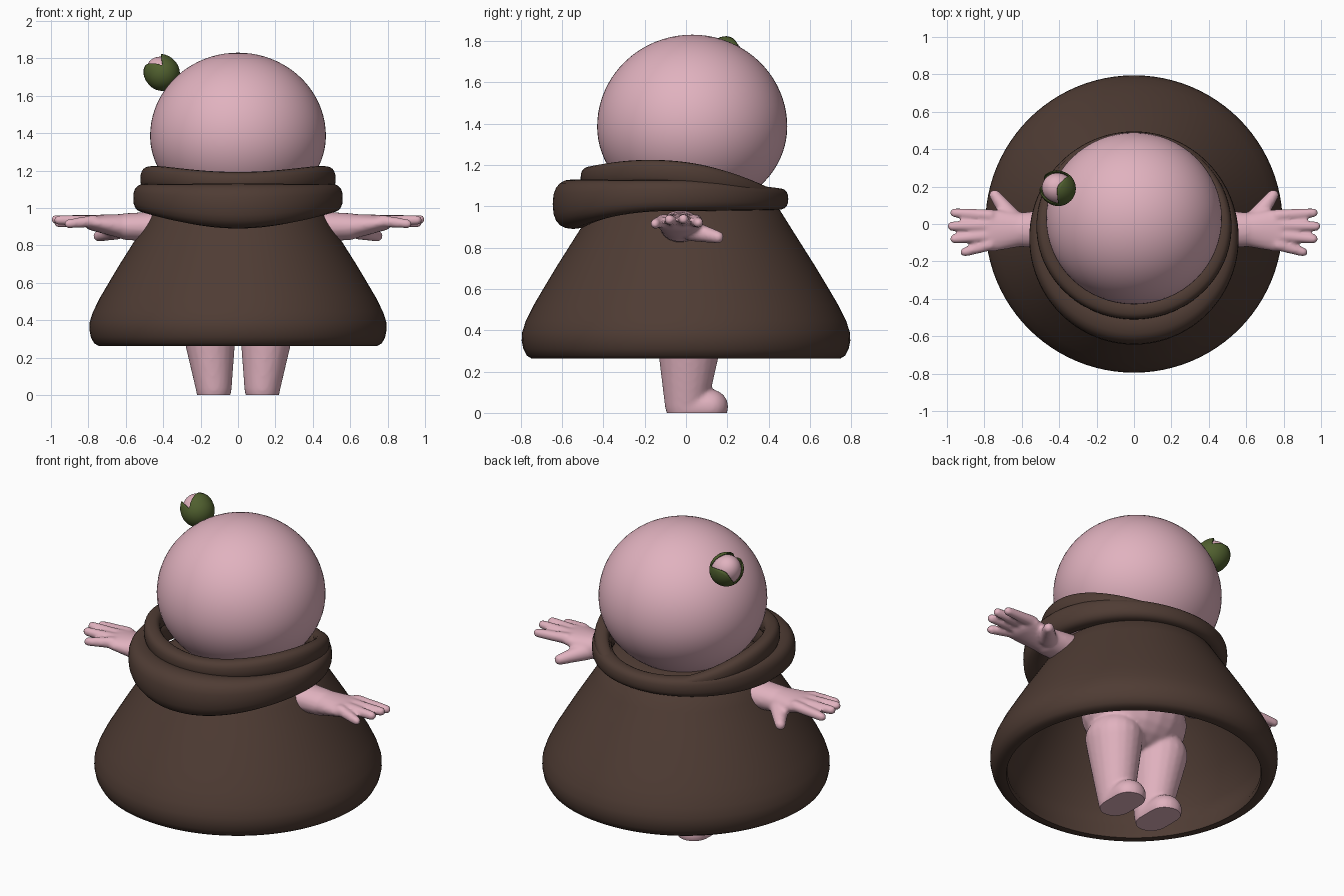
import bpy, bmesh, math
from mathutils import Vector

if "Cube" in bpy.data.objects:
    bpy.data.objects.remove(bpy.data.objects["Cube"])


def material(name, rgb):
    m = bpy.data.materials.new(name)
    m.diffuse_color = (*rgb, 1)
    m.use_nodes = True
    m.node_tree.nodes["Principled BSDF"].inputs["Base Color"].default_value = m.diffuse_color
    return m


PINK = material("soft pink", (0.75, 0.445, 0.52))
BROWN = material("dark brown", (0.078, 0.045, 0.034))
GREEN = material("leaf green", (0.08, 0.115, 0.028))


def finish(name, bm, mat, angle=50):
    bmesh.ops.recalc_face_normals(bm, faces=bm.faces)
    me = bpy.data.meshes.new(name)
    bm.to_mesh(me)
    bm.free()
    ob = bpy.data.objects.new(name, me)
    bpy.context.collection.objects.link(ob)
    me.materials.append(mat)
    bpy.ops.object.select_all(action='DESELECT')
    ob.select_set(True)
    bpy.context.view_layer.objects.active = ob
    bpy.ops.object.shade_smooth_by_angle(angle=math.radians(angle))
    return ob


def grid(rows, close_cols=True, close_rows=True):
    """Skin a list of equal-length point rows with quads."""
    bm = bmesh.new()
    vs = [[bm.verts.new(p) for p in row] for row in rows]
    n, k = len(rows), len(rows[0])
    for i in range(n if close_rows else n - 1):
        for j in range(k if close_cols else k - 1):
            a, b = vs[i], vs[(i + 1) % n]
            bm.faces.new((a[j], b[j], b[(j + 1) % k], a[(j + 1) % k]))
    return bm


def limb(bm, p1, r1, p2, r2):
    """Convex hull around two ellipsoids: a tapered capsule."""
    tmp = bmesh.new()
    for p, r in ((p1, r1), (p2, r2)):
        for i in range(13):
            t = math.pi * i / 12
            for j in range(20 if 0 < i < 12 else 1):
                a = math.tau * j / 20
                tmp.verts.new((p[0] + r[0] * math.sin(t) * math.cos(a),
                               p[1] + r[1] * math.sin(t) * math.sin(a),
                               p[2] + r[2] * math.cos(t)))
    bmesh.ops.convex_hull(tmp, input=tmp.verts)
    bmesh.ops.delete(tmp, geom=[v for v in tmp.verts if not v.link_faces], context='VERTS')
    me = bpy.data.meshes.new("limb_tmp")
    tmp.to_mesh(me)
    tmp.free()
    bm.from_mesh(me)
    bpy.data.meshes.remove(me)


# Head: round, a little flatter below
bm = bmesh.new()
bmesh.ops.create_uvsphere(bm, u_segments=64, v_segments=40, radius=1)
for v in bm.verts:
    v.co = (v.co.x * 0.47, 0.03 + v.co.y * 0.46, 1.385 + v.co.z * (0.445 if v.co.z > 0 else 0.41))
finish("head", bm, PINK)

# Body: torso, legs, arms and hands fused into one skin
bm = bmesh.new()
limb(bm, (0, 0, 0.60), (0.32, 0.25, 0.22), (0, 0, 0.85), (0.27, 0.22, 0.14))
limb(bm, (0, 0, 0.85), (0.2, 0.18, 0.1), (0, 0.02, 1.02), (0.18, 0.18, 0.1))
for s in (-1, 1):
    limb(bm, (s * 0.16, 0.02, 0.42), (0.155, 0.17, 0.14), (s * 0.13, 0.0, 0.06), (0.098, 0.105, 0.14))
    limb(bm, (s * 0.13, 0.0, 0.03), (0.095, 0.09, 0.09), (s * 0.13, 0.115, 0.03), (0.095, 0.09, 0.085))
    limb(bm, (s * 0.25, -0.02, 0.9), (0.1, 0.11, 0.09), (s * 0.6, -0.03, 0.9), (0.06, 0.093, 0.072))
    limb(bm, (s * 0.6, -0.03, 0.9), (0.06, 0.09, 0.068), (s * 0.765, -0.035, 0.92), (0.06, 0.115, 0.043))
    # fingers and thumb
    for y0, y1, x1, z1 in ((0.045, 0.06, 0.96, 0.92), (-0.008, -0.012, 0.975, 0.938),
                           (-0.062, -0.08, 0.96, 0.935), (-0.11, -0.15, 0.905, 0.915)):
        limb(bm, (s * 0.77, y0, 0.93), (0.033,) * 3, (s * x1, y1, z1), (0.025,) * 3)
    limb(bm, (s * 0.65, 0.03, 0.88), (0.055, 0.05, 0.05), (s * 0.745, 0.155, 0.85), (0.03,) * 3)
body = finish("body", bm, PINK)
rem = body.modifiers.new("fuse", 'REMESH')
rem.mode = 'VOXEL'
rem.voxel_size = 0.011
smo = body.modifiers.new("soften", 'SMOOTH')
smo.factor = 0.5
smo.iterations = 6
for m in ("fuse", "soften"):
    bpy.ops.object.modifier_apply(modifier=m)
# flat soles
bm = bmesh.new()
bm.from_mesh(body.data)
cut = bmesh.ops.bisect_plane(bm, geom=bm.verts[:] + bm.edges[:] + bm.faces[:],
                             plane_co=(0, 0, 0), plane_no=(0, 0, -1), clear_outer=True)
bmesh.ops.holes_fill(bm, edges=[e for e in bm.edges if e.is_boundary], sides=0)
bm.to_mesh(body.data)
bm.free()
bpy.ops.object.shade_smooth_by_angle(angle=math.radians(50))

# Robe: hollow bell with a thick hem
profile = [(0.27, 1.05), (0.38, 1.04), (0.455, 0.98), (0.505, 0.90), (0.565, 0.805), (0.625, 0.71),
           (0.685, 0.61), (0.738, 0.52), (0.775, 0.445), (0.793, 0.39), (0.795, 0.35), (0.787, 0.31),
           (0.770, 0.277), (0.745, 0.262), (0.705, 0.262), (0.70, 0.285), (0.725, 0.35), (0.715, 0.43),
           (0.65, 0.58), (0.53, 0.78), (0.43, 0.93), (0.36, 1.0), (0.27, 1.02)]
bm = grid([[(r * math.cos(a), r * math.sin(a), z) for r, z in profile]
           for a in (math.tau * i / 96 for i in range(96))])
finish("robe", bm, BROWN)


def mix(y, front, side, back):
    """Blend values by direction: y = -1 front, 0 side, 1 back."""
    return side + (front - side) * y * y if y < 0 else side + (back - side) * y * y


def fold(name, rx, y_front, y_back, width, height, level):
    """Cloth roll around the neck with varying section."""
    cy, ry = (y_front + y_back) / 2, (y_back - y_front) / 2
    rows = []
    for i in range(96):
        a = math.tau * i / 96
        c, s = math.cos(a), math.sin(a)
        w, h = mix(s, *width), mix(s, *height)
        row = []
        for j in range(20):
            b = math.tau * j / 20
            cb, sb = math.cos(b), math.sin(b)
            # slightly squared section
            d = w - w * math.copysign(abs(cb) ** 0.8, cb)
            row.append(((rx - d) * c, cy + (ry - d) * s,
                        level(s, cy + ry * s) + h * math.copysign(abs(sb) ** 0.8, sb)))
        rows.append(row)
    finish(name, grid(rows), BROWN)


# Collar: big drooping lower fold and a thin upper fold that merges at the back
fold("collar_lower_fold", 0.56, -0.645, 0.495, (0.10, 0.06, 0.05), (0.12, 0.075, 0.052),
     lambda s, y: mix(s, 1.01, 1.052, 1.035))
fold("collar_upper_fold", 0.522, -0.51, 0.485, (0.05, 0.045, 0.035), (0.055, 0.06, 0.03),
     lambda s, y: 1.165 - 0.29 * (y + 0.2) ** 2)

# Flower bud on the head: pink core in a three-lobed green cup
centre = Vector((-0.405, 0.19, 1.72))
turn = Vector((-0.62, 0.3, 0.72)).to_track_quat('Z', 'Y')
bm = bmesh.new()
bmesh.ops.create_uvsphere(bm, u_segments=32, v_segments=20, radius=0.082)
for v in bm.verts:
    if v.co.z > 0:
        v.co.z *= 1.15
    v.co = centre + turn @ v.co
finish("bud_petals", bm, PINK)

rows = []
for i in range(72):
    a = math.tau * i / 72
    lobe = abs(math.cos(1.5 * a + 0.6)) ** 0.7
    limit = math.radians(88 + 52 * lobe)
    row = []
    for j in range(15):
        t = 0.02 + (limit - 0.02) * j / 14
        r = 0.091 + 0.012 * max(0, t - 1.7)
        row.append(centre + turn @ Vector((r * math.sin(t) * math.cos(a),
                                           r * math.sin(t) * math.sin(a), -r * math.cos(t))))
    rows.append(row)
cup = finish("bud_sepals", grid(rows, close_cols=False), GREEN)
sol = cup.modifiers.new("thickness", 'SOLIDIFY')
sol.thickness = 0.006
sol.offset = 0
